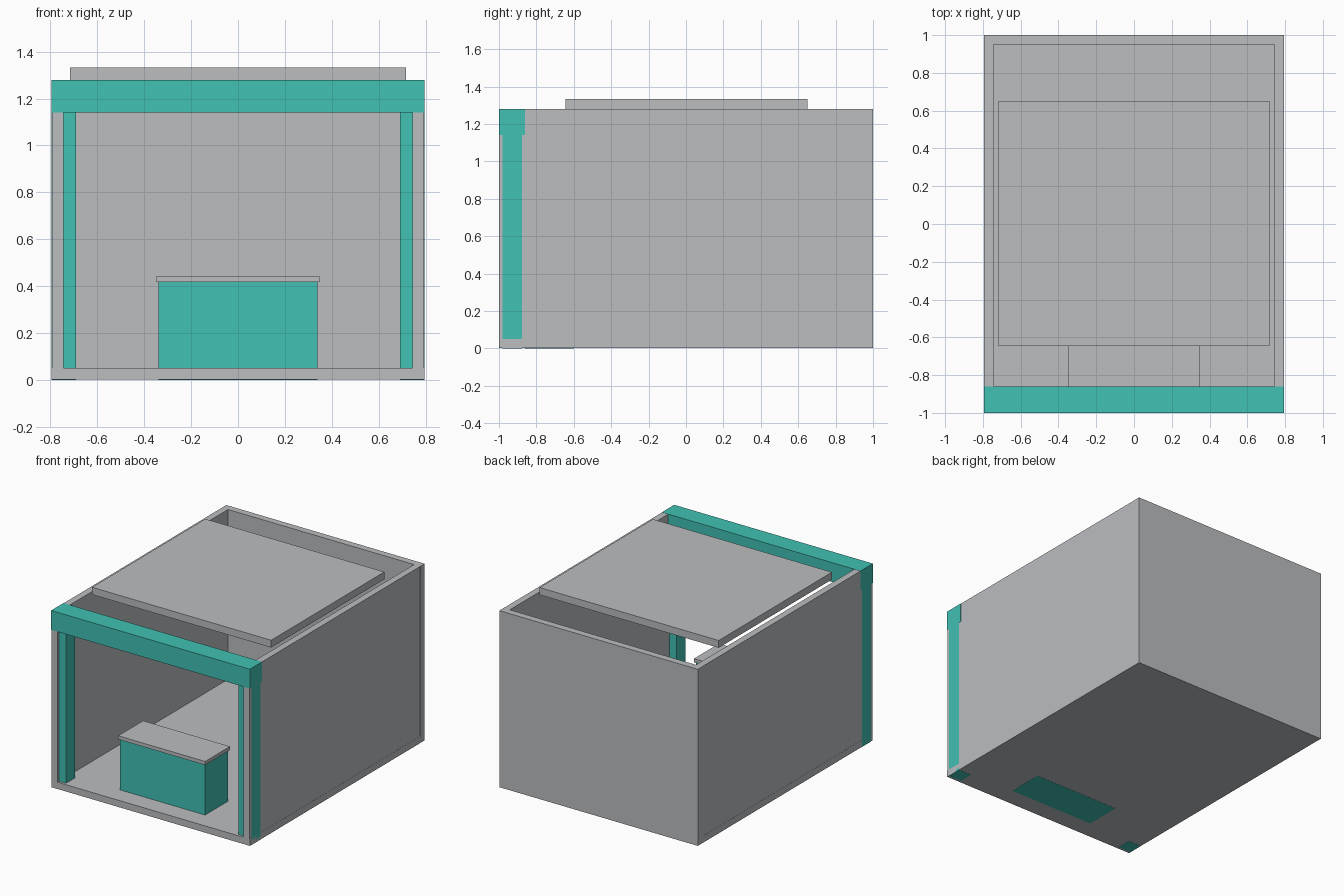
import bpy
import bmesh
from mathutils import Vector

if "Cube" in bpy.data.objects:
    bpy.data.objects.remove(bpy.data.objects["Cube"])


def material(name, rgb):
    m = bpy.data.materials.new(name)
    m.diffuse_color = (*rgb, 1.0)
    m.use_nodes = True
    m.node_tree.nodes["Principled BSDF"].inputs["Base Color"].default_value = m.diffuse_color
    return m


GREY = material("light grey", (0.50, 0.51, 0.53))
TEAL = material("teal", (0.053, 0.533, 0.451))


def box(name, x, y, z, mat):
    """Axis-aligned box from (min, max) ranges."""
    bm = bmesh.new()
    bmesh.ops.create_cube(bm, size=1.0)
    lo, hi = Vector((x[0], y[0], z[0])), Vector((x[1], y[1], z[1]))
    for v in bm.verts:
        v.co = Vector([(a + b) / 2 + c * (b - a) for a, b, c in zip(lo, hi, v.co)])
    mesh = bpy.data.meshes.new(name)
    bm.to_mesh(mesh)
    bm.free()
    mesh.materials.append(mat)
    obj = bpy.data.objects.new(name, mesh)
    bpy.context.collection.objects.link(obj)
    return obj


W, H = 0.795, 1.28     # half width and wall height
T = 0.05               # wall thickness
E = 0.001              # tiny step so trim sits proud of the walls

# Shell: floor, back wall and two side walls, open at front and top
box("floor", (-W, W), (-1, 1), (E, T), GREY)
box("back_wall", (-W, W), (1 - T, 1), (E, H - E), GREY)
for side, s in (("left", -1), ("right", 1)):
    xs = sorted((s * (W - T), s * (W - E)))
    box(side + "_wall", xs, (-1, 1 - T), (E, H - E), GREY)
    # Front posts embedded in the side walls
    xs = sorted((s * 0.69, s * W))
    box(side + "_post", xs, (-0.982, -0.878), (0, 1.14), TEAL)

# Beam across the front opening
box("front_beam", (-W, W), (-1 - E, -0.86), (1.14, H), TEAL)

# Roof panel floating over the open top
box("roof_panel", (-0.717, 0.717), (-0.645, 0.65), (H, 1.333), GREY)

# Counter with overhanging top
box("counter", (-0.34, 0.34), (-0.862, -0.60), (0, 0.418), TEAL)
box("counter_top", (-0.348, 0.348), (-0.873, -0.588), (0.418, 0.444), GREY)
